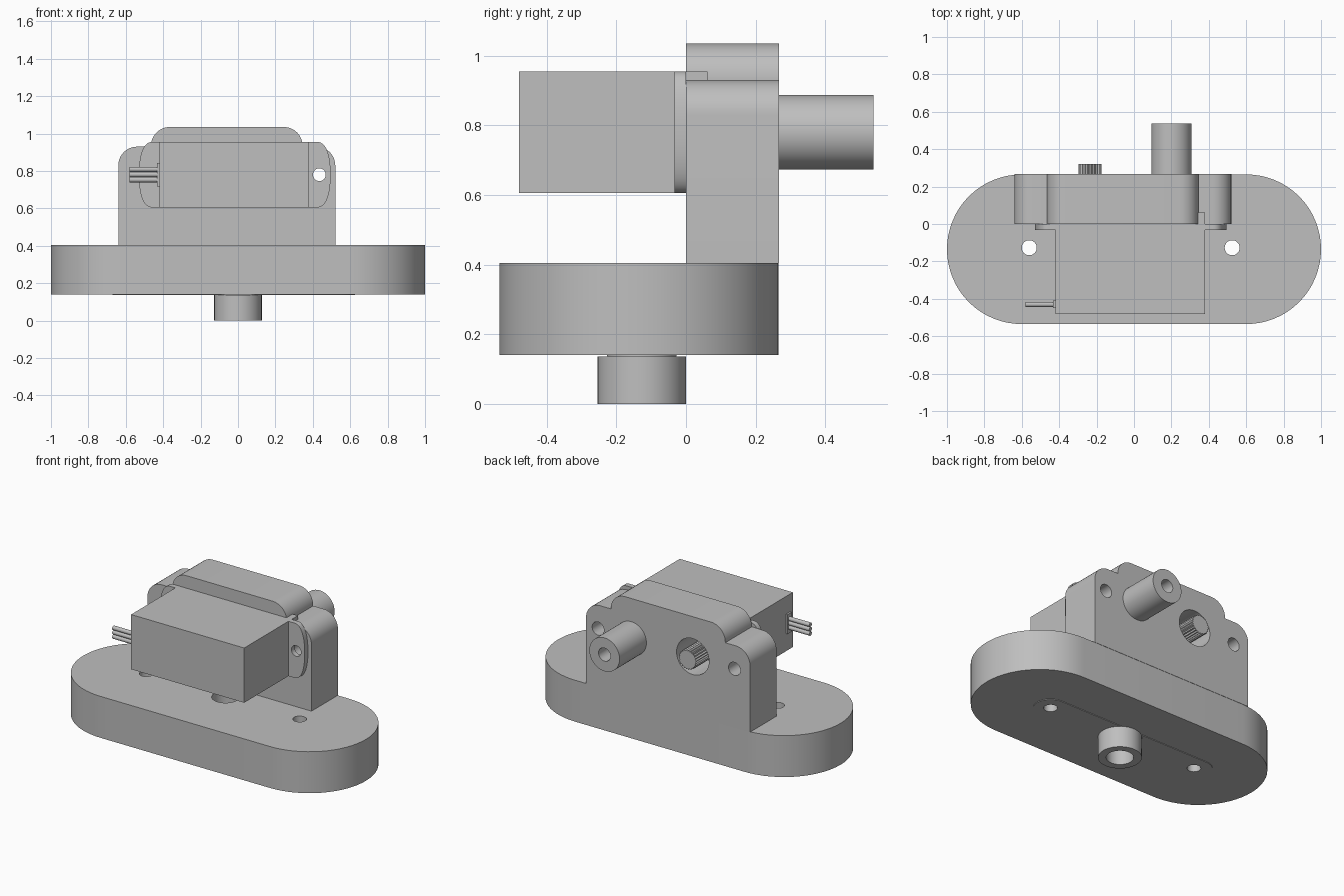
import bpy, bmesh
from math import cos, sin, pi, tau, radians, copysign
from mathutils import Vector

if "Cube" in bpy.data.objects:
    bpy.data.objects.remove(bpy.data.objects["Cube"], do_unlink=True)

grey = bpy.data.materials.new("light grey")
grey.use_nodes = True
grey.diffuse_color = (0.52, 0.52, 0.52, 1)
grey.node_tree.nodes["Principled BSDF"].inputs["Base Color"].default_value = grey.diffuse_color


def prism(name, pts, axis, lo, hi):
    """Extrude a 2D outline along an axis; outline uses the other two axes in order."""
    def place(p, d):
        return {"x": (d, p[0], p[1]), "y": (p[0], d, p[1]), "z": (p[0], p[1], d)}[axis]
    bm = bmesh.new()
    face = bm.faces.new([bm.verts.new(place(p, lo)) for p in pts])
    ext = bmesh.ops.extrude_face_region(bm, geom=[face])["geom"]
    shift = Vector(place((0, 0), hi - lo))
    bmesh.ops.translate(bm, verts=[v for v in ext if isinstance(v, bmesh.types.BMVert)], vec=shift)
    bmesh.ops.recalc_face_normals(bm, faces=bm.faces)
    mesh = bpy.data.meshes.new(name)
    bm.to_mesh(mesh)
    bm.free()
    mesh.materials.append(grey)
    obj = bpy.data.objects.new(name, mesh)
    bpy.context.collection.objects.link(obj)
    return obj


def circle(cx, cy, r, n=48):
    return [(cx + r * cos(tau * i / n), cy + r * sin(tau * i / n)) for i in range(n)]


def rect(x0, x1, y0, y1):
    return [(x0, y0), (x1, y0), (x1, y1), (x0, y1)]


def stadium(x0, x1, cy, r, n=32):
    right = [(x1 - r + r * sin(pi * i / n), cy - r * cos(pi * i / n)) for i in range(n + 1)]
    left = [(x0 + r - r * sin(pi * i / n), cy + r * cos(pi * i / n)) for i in range(n + 1)]
    return right + left


def rounded(corners, n=10):
    """Outline from (x, y, radius) right-angled corners."""
    out = []
    for i, (x, y, r) in enumerate(corners):
        p = Vector((x, y))
        if r == 0:
            out.append(p)
            continue
        a = (Vector(corners[i - 1][:2]) - p).normalized() * r
        b = (Vector(corners[(i + 1) % len(corners)][:2]) - p).normalized() * r
        for k in range(n + 1):
            t = pi / 2 * k / n
            out.append(p + a * (1 - sin(t)) + b * (1 - cos(t)))
    return out


def finish(obj, cuts=()):
    """Drill holes given as (outline, axis, lo, hi), then smooth the round sides."""
    bpy.ops.object.select_all(action="DESELECT")
    bpy.context.view_layer.objects.active = obj
    obj.select_set(True)
    for cut in cuts:
        cutter = prism("cutter", *cut)
        cutter.hide_render = True
        mod = obj.modifiers.new("hole", "BOOLEAN")
        mod.operation = "DIFFERENCE"
        mod.solver = "EXACT"
        mod.object = cutter
        bpy.ops.object.modifier_apply(modifier=mod.name)
        bpy.data.objects.remove(cutter, do_unlink=True)
    bpy.ops.object.shade_smooth_by_angle(angle=radians(30))


axis_z = 0.78      # height of the motor's centre line
hub_y = -0.127     # depth of the hub and the screw holes

# Base slab, thin pad beneath it and hub, all drilled through
drills = [(circle(x, hub_y, r), "z", -0.1, 0.6)
          for x, r in ((-0.56, 0.04), (0.525, 0.04), (0, 0.08))]
finish(prism("base_slab", stadium(-1, 1, -0.135, 0.4), "z", 0.14, 0.405), drills)
finish(prism("bottom_pad", stadium(-0.67, 0.625, hub_y, 0.1), "z", 0.136, 0.14), drills)
finish(prism("bottom_hub", circle(0, hub_y, 0.127), "z", 0, 0.136), drills[2:])

# Upright bracket with rounded shoulders and a raised middle
outline = rounded([(-0.64, 0.405, 0), (-0.64, 0.93, 0.1), (-0.465, 0.93, 0),
                   (-0.465, 1.035, 0.1), (0.345, 1.035, 0.1), (0.345, 0.93, 0),
                   (0.52, 0.93, 0.1), (0.52, 0.405, 0)])
finish(prism("upright_bracket", outline, "y", 0, 0.267),
       [(circle(x, axis_z, r), "y", -0.1, 0.4)
        for x, r in ((-0.53, 0.042), (0.435, 0.042), (-0.235, 0.115))])

# Hollow rear post
finish(prism("rear_post", circle(0.2, axis_z, 0.107), "y", 0.267, 0.538),
       [(circle(0.2, axis_z, 0.042), "y", 0.3, 0.6)])

# Motor body
finish(prism("motor_body", rect(-0.42, 0.38, 0.605, 0.955), "y", -0.48, 0.062))

# Mounting flange with bulging ears
ears = []
for i in range(49):
    t = -pi / 2 + pi * i / 48
    ears.append((0.42 + 0.075 * cos(t) ** 0.8, axis_z + 0.175 * copysign(abs(sin(t)) ** 0.9, sin(t))))
ears += [(-0.035 - x, 2 * axis_z - z) for x, z in ears]
finish(prism("motor_flange", ears, "y", -0.033, 0),
       [(circle(x, axis_z, 0.034), "y", -0.1, 0.1) for x in (-0.475, 0.435)])

# Splined output shaft
teeth = 24
spline = []
for i in range(teeth * 2):
    r = 0.063 if i % 2 else 0.056
    a = pi * i / teeth
    spline.append((-0.235 + r * cos(a), axis_z + r * sin(a)))
finish(prism("output_shaft", spline, "y", 0.05, 0.32))

# Cable outlet and three wires
finish(prism("cable_outlet", rect(-0.45, -0.41, 0.718, 0.842), "x", -0.432, -0.415))
for i in range(3):
    finish(prism(f"wire_{i + 1}", circle(-0.43, 0.753 + 0.028 * i, 0.0135, 16), "x", -0.58, -0.42))
